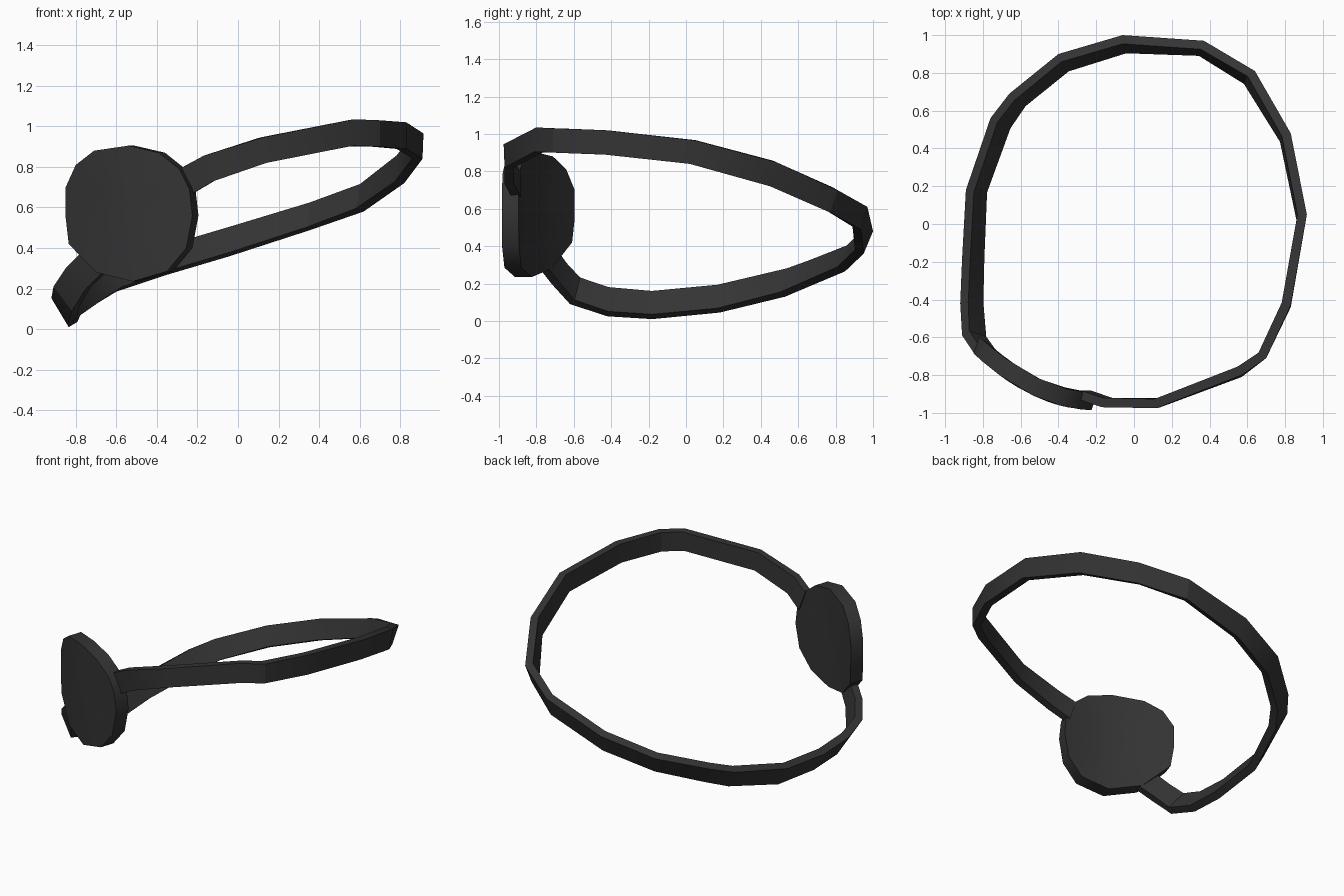
import bpy, bmesh, math
from mathutils import Vector

if "Cube" in bpy.data.objects:
    bpy.data.objects.remove(bpy.data.objects["Cube"])

black = bpy.data.materials.new("charcoal black")
black.diffuse_color = (0.034, 0.034, 0.034, 1)
black.use_nodes = True
black.node_tree.nodes["Principled BSDF"].inputs["Base Color"].default_value = black.diffuse_color


def finish(bm, name, angle):
    bmesh.ops.recalc_face_normals(bm, faces=bm.faces)
    me = bpy.data.meshes.new(name)
    bm.to_mesh(me)
    bm.free()
    me.materials.append(black)
    ob = bpy.data.objects.new(name, me)
    bpy.context.collection.objects.link(ob)
    bpy.ops.object.select_all(action='DESELECT')
    ob.select_set(True)
    bpy.context.view_layer.objects.active = ob
    bpy.ops.object.shade_smooth_by_angle(angle=math.radians(angle))


# Strap: outer upper and outer lower edge at each station round the head
STRAP = [
    ((-.29, -.93, .79), (-.24, -.93, .66)), ((-.17, -.97, .855), (-.12, -.97, .73)),
    ((.12, -.975, .945), (.14, -.97, .82)), ((.57, -.80, 1.035), (.57, -.81, .905)),
    ((.70, -.71, 1.03), (.70, -.71, .90)), ((.83, -.43, 1.02), (.83, -.44, .89)),
    ((.915, .05, .965), (.91, .02, .84)), ((.83, .48, .85), (.82, .45, .72)),
    ((.64, .81, .70), (.62, .77, .58)), ((.37, .97, .61), (.36, .935, .49)),
    ((-.06, 1.0, .48), (-.04, .95, .36)), ((-.40, .90, .38), (-.36, .85, .265)),
    ((-.66, .69, .30), (-.60, .66, .185)), ((-.76, .56, .255), (-.69, .53, .13)),
    ((-.89, .18, .17), (-.82, .18, .045)), ((-.91, -.18, .135), (-.835, -.18, .01)),
    ((-.92, -.42, .155), (-.84, -.42, .025)), ((-.91, -.59, .21), (-.82, -.62, .09)),
    ((-.85, -.68, .30), (-.75, -.72, .20)), ((-.76, -.74, .39), (-.66, -.79, .29)),
]
bm = bmesh.new()
rings = []
mids = [(Vector(a) + Vector(b)) / 2 for a, b in STRAP]
for i, (a, b) in enumerate(STRAP):
    a, b = Vector(a), Vector(b)
    t = mids[min(i + 1, len(mids) - 1)] - mids[max(i - 1, 0)]
    n = t.cross(b - a).normalized() * 0.05
    if n.x * mids[i].x + n.y * mids[i].y > 0:
        n = -n
    rings.append([bm.verts.new(p) for p in (a, b, b + n, a + n)])
for r, s in zip(rings, rings[1:]):
    for k in range(4):
        bm.faces.new((r[k], r[(k + 1) % 4], s[(k + 1) % 4], s[k]))
bm.faces.new(rings[0])
bm.faces.new(rings[-1])
finish(bm, "head_strap", 25)

# Eye patch: rounded outline bent across its width, thickened backwards
OUTLINE = [(-.85, .70), (-.80, .81), (-.71, .88), (-.54, .905), (-.39, .87), (-.29, .79),
           (-.24, .69), (-.225, .56), (-.255, .40), (-.35, .285), (-.52, .235),
           (-.70, .28), (-.835, .42), (-.85, .55)]
CX, CZ = -.53, .57


def bend(x):
    u = (x - CX) / .32
    return -.91 - .15 * u + .075 * u * u


bm = bmesh.new()
rims = []
for dx, dy in ((0, 0), (.03, .09)):
    loops = []
    for f in (1, .5):
        loop = []
        for x, z in OUTLINE:
            px, pz = CX + (x - CX) * f, CZ + (z - CZ) * f
            loop.append(bm.verts.new((px + dx, bend(px) + dy, pz)))
        loops.append(loop)
    mid = bm.verts.new((CX + dx, bend(CX) + dy, CZ))
    n = len(OUTLINE)
    for i in range(n):
        j = (i + 1) % n
        bm.faces.new((loops[0][i], loops[0][j], loops[1][j], loops[1][i]))
        bm.faces.new((loops[1][i], loops[1][j], mid))
    rims.append(loops[0])
for i in range(n):
    j = (i + 1) % n
    bm.faces.new((rims[0][i], rims[0][j], rims[1][j], rims[1][i]))
finish(bm, "eye_patch", 40)
